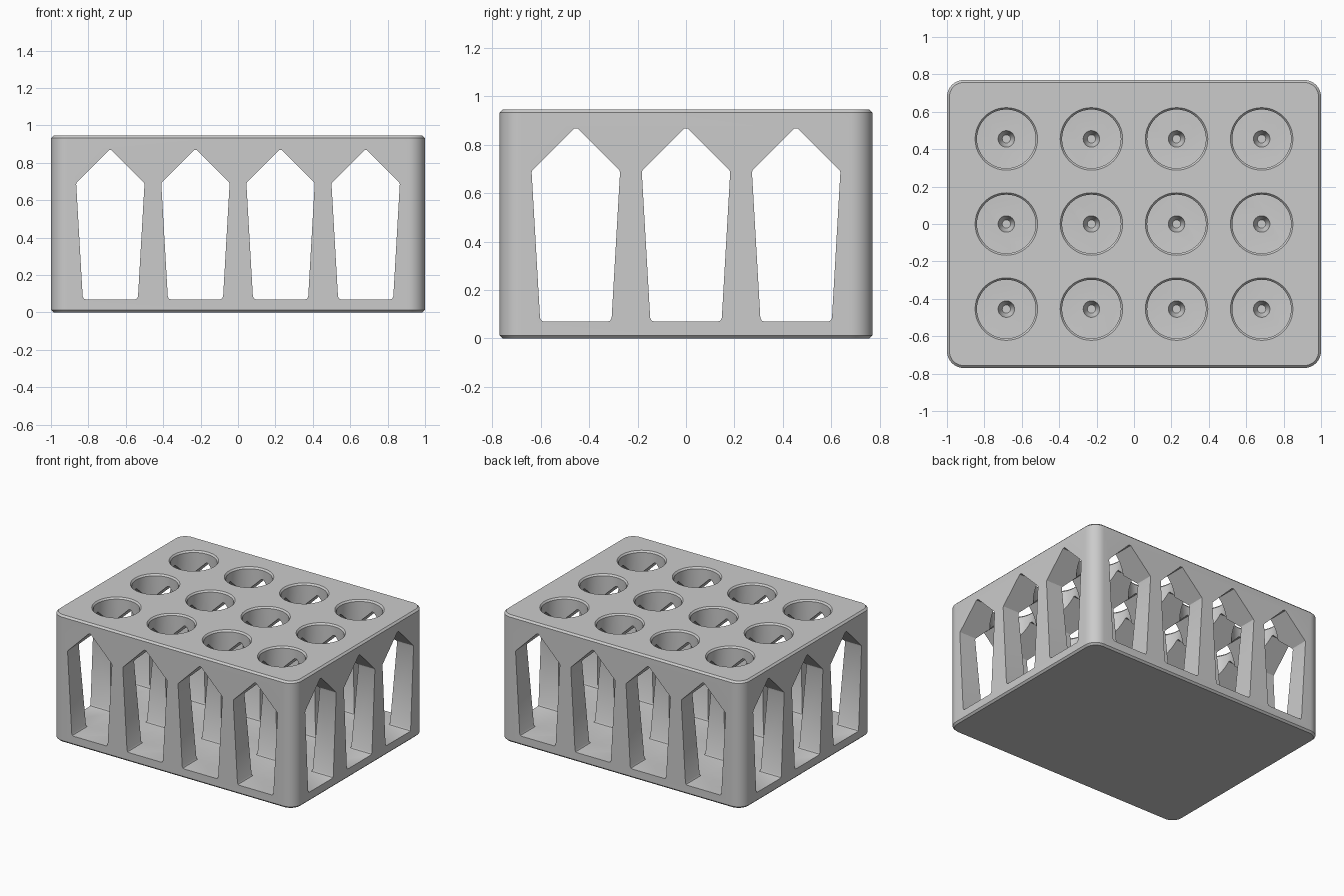
import bpy, bmesh
from math import sin, cos, pi

if "Cube" in bpy.data.objects:
    bpy.data.objects.remove(bpy.data.objects["Cube"])

PITCH = 0.455
XS = [(i - 1.5) * PITCH for i in range(4)]
YS = [(i - 1) * PITCH for i in range(3)]


def loft(bm, rings):
    """Skin closed rings of equal length and cap both ends."""
    rows = [[bm.verts.new(p) for p in r] for r in rings]
    n = len(rows[0])
    for a, b in zip(rows, rows[1:]):
        for i in range(n):
            j = (i + 1) % n
            bm.faces.new((a[i], a[j], b[j], b[i]))
    bm.faces.new(rows[0][::-1])
    bm.faces.new(rows[-1])


def finish(bm, name):
    bmesh.ops.recalc_face_normals(bm, faces=bm.faces[:])
    me = bpy.data.meshes.new(name)
    bm.to_mesh(me)
    bm.free()
    ob = bpy.data.objects.new(name, me)
    bpy.context.collection.objects.link(ob)
    return ob


def rounded_rect(hx, hy, r, z, seg=10):
    pts = []
    for k, (sx, sy) in enumerate([(1, 1), (-1, 1), (-1, -1), (1, -1)]):
        for i in range(seg + 1):
            a = (k + i / seg) * pi / 2
            pts.append((sx * (hx - r) + r * cos(a), sy * (hy - r) + r * sin(a), z))
    return pts


# Rack block with rounded corners and chamfered rims
bm = bmesh.new()
loft(bm, [rounded_rect(1 - d, 0.77 - d, 0.09 - d, z)
          for d, z in [(0.013, 0), (0, 0.013), (0, 0.932), (0.013, 0.945)]])
rack = finish(bm, "tube_rack")

# Half outline of a pointed window: small bottom fillet, flared sides, gable top
half = [(0.133, 0.07), (0.142, 0.0735), (0.148, 0.085), (0.1825, 0.685),
        (0.180, 0.694), (0.007, 0.867)]
window = half + [(-u, z) for u, z in reversed(half)]


def tunnels(name, centres, along_y):
    bm = bmesh.new()
    for c in centres:
        loft(bm, [[(c + u, t, z) if along_y else (t, c + u, z) for u, z in window]
                  for t in (-1.2, 1.2)])
    return finish(bm, name)


# Round tube sockets with a chamfered mouth and a conical dimple in the floor
socket = [(0.168, 1.0), (0.168, 0.946), (0.157, 0.933), (0.157, 0.5),
          (0.046, 0.09), (0.044, 0.069), (0.022, 0.025)]
bm = bmesh.new()
for x in XS:
    for y in YS:
        loft(bm, [[(x + r * cos(2 * pi * i / 48), y + r * sin(2 * pi * i / 48), z)
                   for i in range(48)] for r, z in socket])
sockets = finish(bm, "socket_cutter")

# Carve the windows through both directions, then the sockets
bpy.context.view_layer.objects.active = rack
rack.select_set(True)
for cutter in (tunnels("front_window_cutter", XS, True),
               tunnels("side_window_cutter", YS, False), sockets):
    cutter.hide_render = True
    mod = rack.modifiers.new(cutter.name, 'BOOLEAN')
    mod.operation = 'DIFFERENCE'
    mod.solver = 'EXACT'
    mod.object = cutter
    bpy.ops.object.modifier_apply(modifier=mod.name)
    bpy.data.objects.remove(cutter)

bpy.ops.object.shade_smooth_by_angle(angle=0.5)
